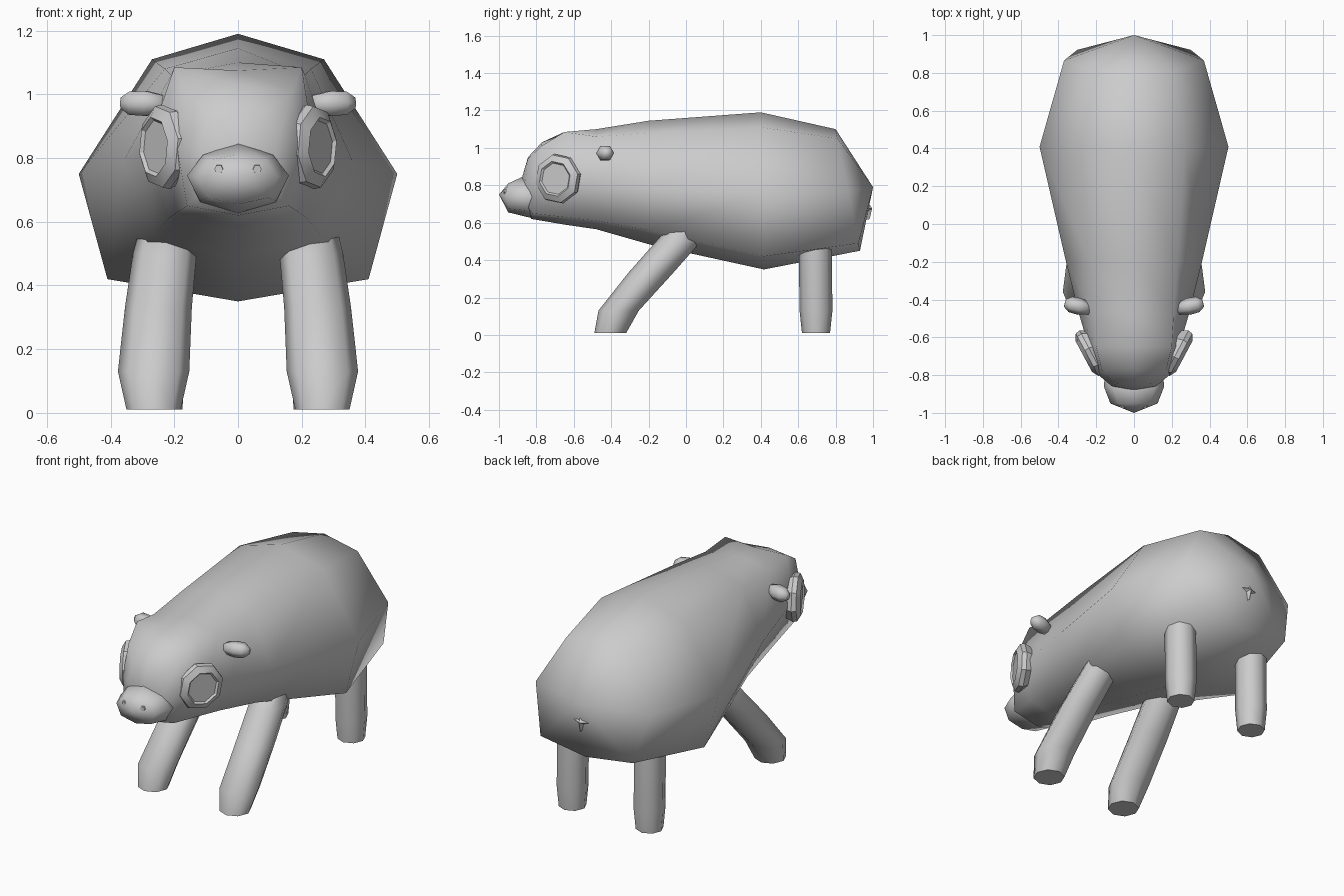
import bpy, bmesh, math
from mathutils import Vector, Matrix

if "Cube" in bpy.data.objects:
    bpy.data.objects.remove(bpy.data.objects["Cube"], do_unlink=True)

grey = bpy.data.materials.new("plain_grey")
GREY = (0.6, 0.6, 0.6, 1)
grey.use_nodes = True
grey.diffuse_color = GREY
grey.node_tree.nodes["Principled BSDF"].inputs["Base Color"].default_value = GREY


def loft(name, rings, start=None, end=None, angle=180):
    """Skin rings of equal point count, closing each end with a pole or a face."""
    bm = bmesh.new()
    loops = [[bm.verts.new(p) for p in ring] for ring in rings]
    n = len(loops[0])
    for a, b in zip(loops, loops[1:]):
        for i in range(n):
            bm.faces.new((a[i], a[(i + 1) % n], b[(i + 1) % n], b[i]))
    for loop, pole in ((loops[0], start), (loops[-1], end)):
        if pole is None:
            bm.faces.new(loop)
        else:
            tip = bm.verts.new(pole)
            for i in range(n):
                bm.faces.new((loop[i], loop[(i + 1) % n], tip))
    bmesh.ops.recalc_face_normals(bm, faces=bm.faces)
    mesh = bpy.data.meshes.new(name)
    bm.to_mesh(mesh)
    bm.free()
    mesh.materials.append(grey)
    obj = bpy.data.objects.new(name, mesh)
    bpy.context.collection.objects.link(obj)
    bpy.ops.object.select_all(action='DESELECT')
    obj.select_set(True)
    bpy.context.view_layer.objects.active = obj
    bpy.ops.object.shade_smooth_by_angle(angle=math.radians(angle))
    return obj


def section(y, lean, top, upper, side, lower, bottom):
    """Eight-sided symmetric section; lean moves lower points along y."""
    half = [upper, side, lower]
    pts = [(0, top)] + half + [(0, bottom)] + [(-x, z) for x, z in reversed(half)]
    return [(x, y + lean * (top - z), z) for x, z in pts]


def circle(radius, sides, turn=0.0):
    return [(radius * math.cos(turn + math.tau * i / sides),
             radius * math.sin(turn + math.tau * i / sides)) for i in range(sides)]


def lathe(name, centre, axis, profile, sides, angle, turn=0.0):
    """Revolve (height, radius) steps around an axis."""
    rot = Vector(axis).to_track_quat('Z', 'Y').to_matrix()
    rings = [[Vector(centre) + rot @ Vector((x, y, h)) for x, y in circle(r, sides, turn)]
             for h, r in profile]
    return loft(name, rings, angle=angle)


def leg(name, sign, steps):
    """Steps are x, y, z, x radius, y radius."""
    rings = [[(sign * (x + rx * c), y + ry * s, z) for c, s in circle(1, 8)]
             for x, y, z, rx, ry in steps]
    return loft(name, rings, angle=60)


# Body and head in one skin, tail end to face
loft("body", [
    section(0.80, 0.20, 1.10, (0.21, 1.05), (0.37, 0.77), (0.30, 0.49), 0.45),
    section(0.40, 0.02, 1.19, (0.27, 1.11), (0.50, 0.75), (0.41, 0.42), 0.35),
    section(-0.20, 0.0, 1.145, (0.23, 1.08), (0.36, 0.79), (0.26, 0.56), 0.485),
    section(-0.48, 0.0, 1.10, (0.21, 1.06), (0.29, 0.82), (0.22, 0.61), 0.565),
    section(-0.65, 0.0, 1.075, (0.20, 1.085), (0.24, 0.83), (0.19, 0.63), 0.59),
    section(-0.77, -0.14, 1.03, (0.17, 1.01), (0.19, 0.83), (0.16, 0.65), 0.62),
    section(-0.845, -0.10, 0.95, (0.09, 0.94), (0.12, 0.83), (0.09, 0.72), 0.70),
], start=(0, 1.0, 0.79), end=(0, -0.88, 0.83))

# Snout with two nostrils
loft("snout", [
    section(-0.77, 0.0, 0.80, (0.11, 0.78), (0.15, 0.73), (0.11, 0.65), 0.62),
    section(-0.87, 0.1, 0.847, (0.11, 0.81), (0.16, 0.745), (0.12, 0.665), 0.63),
    section(-0.95, 0.0, 0.81, (0.085, 0.795), (0.125, 0.74), (0.095, 0.675), 0.655),
], end=(0, -1.0, 0.75))

FRONT_LEG = [(0.265, -0.405, 0.01, 0.085, 0.085), (0.265, -0.36, 0.13, 0.112, 0.108),
             (0.25, -0.19, 0.33, 0.105, 0.12), (0.23, -0.04, 0.50, 0.10, 0.12),
             (0.22, 0.01, 0.58, 0.09, 0.10)]
BACK_LEG = [(0.25, 0.695, 0.01, 0.075, 0.075), (0.25, 0.695, 0.13, 0.085, 0.088),
            (0.25, 0.69, 0.55, 0.085, 0.088)]

for sign, label in ((1, "left"), (-1, "right")):
    leg("front_leg_" + label, sign, FRONT_LEG)
    leg("back_leg_" + label, sign, BACK_LEG)
    # Raised rim around a slightly sunken eye
    lathe("eye_" + label, (sign * 0.235, -0.685, 0.835), (sign * 0.88, -0.47, 0),
          [(-0.06, 0.11), (-0.01, 0.135), (0.015, 0.13), (0.035, 0.095), (0.025, 0.085)],
          8, 32, 0.2)
    # Small knob ear
    lathe("ear_" + label, (sign * 0.23, -0.45, 0.97), (sign * 0.96, 0.22, 0.02),
          [(0, 0.03), (0.06, 0.045), (0.11, 0.042), (0.14, 0.02)], 6, 80)
    lathe("nostril_" + label, (sign * 0.057, -0.955, 0.765), (sign * 0.2, -1, 0),
          [(0, 0.018), (0.02, 0.014)], 6, 40)

# Four-pointed star tail, tilted to follow the rump
tilt = Matrix.Rotation(0.2, 3, 'X')
star = [(Vector((math.sin(i * math.pi / 4), 0, math.cos(i * math.pi / 4)))
         * (0.06 if i % 2 == 0 else 0.022)) for i in range(8)]
hub = Vector((0, 0.955, 0.675))
loft("tail", [[hub + tilt @ (p + Vector((0, depth, 0))) for p in star] for depth in (-0.02, 0.015)],
     end=hub + Vector((0, 0.04, 0)), angle=40)
